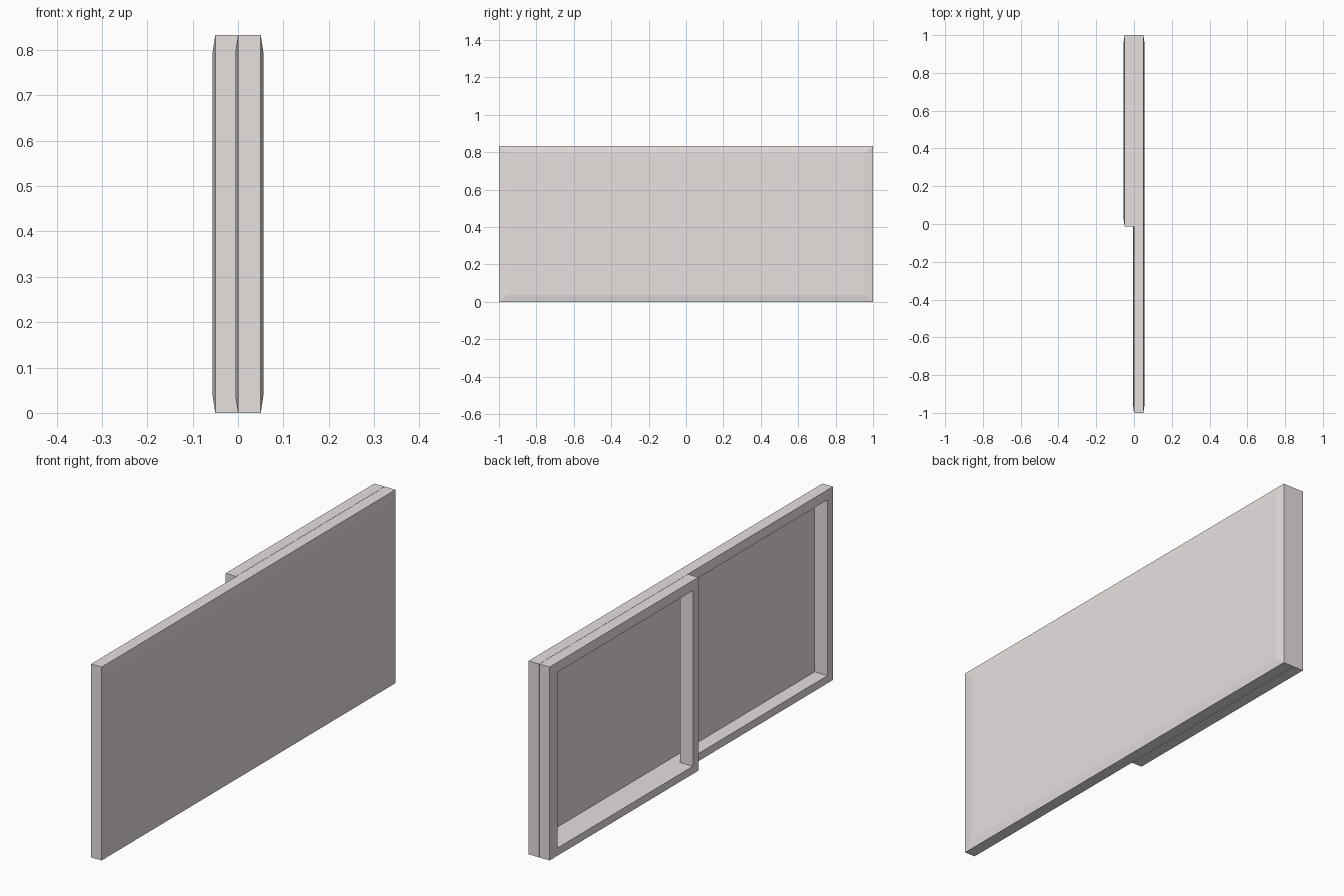
import bpy, bmesh

if "Cube" in bpy.data.objects:
    bpy.data.objects.remove(bpy.data.objects["Cube"])

HEIGHT = 0.833
BORDER_Y, BORDER_Z = 0.046, 0.038   # frame width
PUFF = 0.006                        # faces swell slightly toward the opening

grey = bpy.data.materials.new("warm_grey")
grey.diffuse_color = (0.8, 0.75, 0.74, 1)
grey.use_nodes = True
grey.node_tree.nodes["Principled BSDF"].inputs["Base Color"].default_value = grey.diffuse_color


def panel(name, x0, x1, y0, y1, pane):
    """Swollen rectangular frame; with pane=True the +x side is closed."""
    bm = bmesh.new()

    def ring(x, inset):
        dy, dz = BORDER_Y * inset, BORDER_Z * inset
        a, b, c, d = y0 + dy, y1 - dy, dz, HEIGHT - dz
        return [bm.verts.new((x, y, z)) for y, z in ((a, c), (b, c), (b, d), (a, d))]

    # Front inner edge -> outer edges -> back inner edge
    rings = [ring(x1 + PUFF, 1), ring(x1, 0), ring(x0, 0), ring(x0 - PUFF, 1)]
    if pane:
        rings.append(ring(x1 + PUFF - 0.001, 1))
        bm.faces.new(rings[0])
        bm.faces.new(rings[-1])
    else:
        rings.append(rings[0])
    for r, s in zip(rings, rings[1:]):
        for i in range(4):
            j = (i + 1) % 4
            bm.faces.new((r[i], r[j], s[j], s[i]))
    bmesh.ops.recalc_face_normals(bm, faces=bm.faces)

    mesh = bpy.data.meshes.new(name)
    bm.to_mesh(mesh)
    bm.free()
    mesh.materials.append(grey)
    obj = bpy.data.objects.new(name, mesh)
    bpy.context.collection.objects.link(obj)
    return obj


# Full-width panel with pane, and the open half-width frame behind it
panel("window_panel", 0.0, 0.05, -1.0, 1.0, True)
panel("half_width_frame", -0.05, -0.001, -0.013, 1.0, False)
